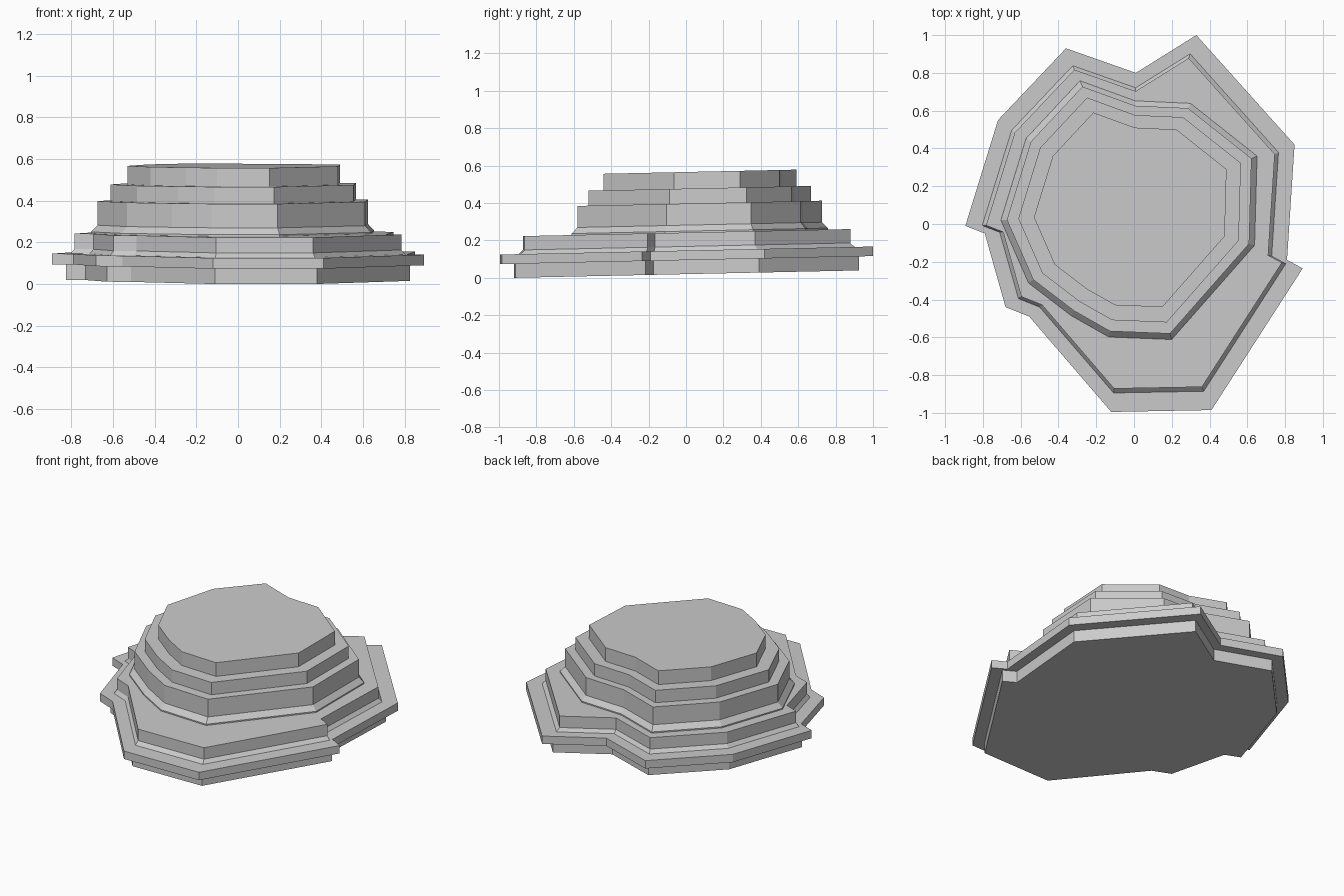
import bpy, bmesh

if "Cube" in bpy.data.objects:
    bpy.data.objects.remove(bpy.data.objects["Cube"])

SLOPE = 0.0215  # whole rock leans up slightly towards the back

# Outline shared by the wide lower strata
LOWER = [(0.33, 1.0), (0.01, 0.80), (-0.36, 0.93), (-0.72, 0.55), (-0.893, -0.01),
         (-0.79, -0.05), (-0.68, -0.44), (-0.555, -0.49), (-0.12, -0.995),
         (0.41, -0.985), (0.893, -0.235), (0.81, -0.19), (0.85, 0.42)]
# Outline shared by the rounder upper strata (measured at the top face)
UPPER = [(0.225, 0.50), (0.005, 0.51), (-0.215, 0.59), (-0.43, 0.36), (-0.53, 0.035),
         (-0.42, -0.215), (-0.25, -0.345), (-0.10, -0.43), (0.15, -0.44),
         (0.48, -0.065), (0.49, 0.29)]


def strata(name, outline, centre, steps):
    """Loft scaled copies of an outline; steps are (scale, height)."""
    bm = bmesh.new()
    cx, cy = centre
    rings = []
    for s, z in steps:
        ring = []
        for px, py in outline:
            x, y = cx + (px - cx) * s, cy + (py - cy) * s
            ring.append(bm.verts.new((x, y, z + SLOPE * y)))
        rings.append(ring)
    n = len(outline)
    for a, b in zip(rings, rings[1:]):
        for i in range(n):
            j = (i + 1) % n
            bm.faces.new((a[i], a[j], b[j], b[i]))
    bm.faces.new(rings[0][::-1])
    bm.faces.new(rings[-1])
    bmesh.ops.recalc_face_normals(bm, faces=bm.faces)
    mesh = bpy.data.meshes.new(name)
    bm.to_mesh(mesh)
    bm.free()
    obj = bpy.data.objects.new(name, mesh)
    bpy.context.collection.objects.link(obj)
    return obj


# Recessed foot, overhanging ledge, then a slightly flared shelf
strata("lower_rock_layers", LOWER, (0, 0.01), [
    (0.925, 0.02), (0.925, 0.095), (1.0, 0.095), (1.0, 0.146),
    (0.90, 0.146), (0.877, 0.168), (0.877, 0.242)])

# Flared base and three stepped tiers
strata("upper_rock_layers", UPPER, (0, 0.08), [
    (1.33, 0.235), (1.33, 0.25), (1.27, 0.282), (1.27, 0.397),
    (1.155, 0.397), (1.155, 0.477), (1.0, 0.477), (1.0, 0.566)])
